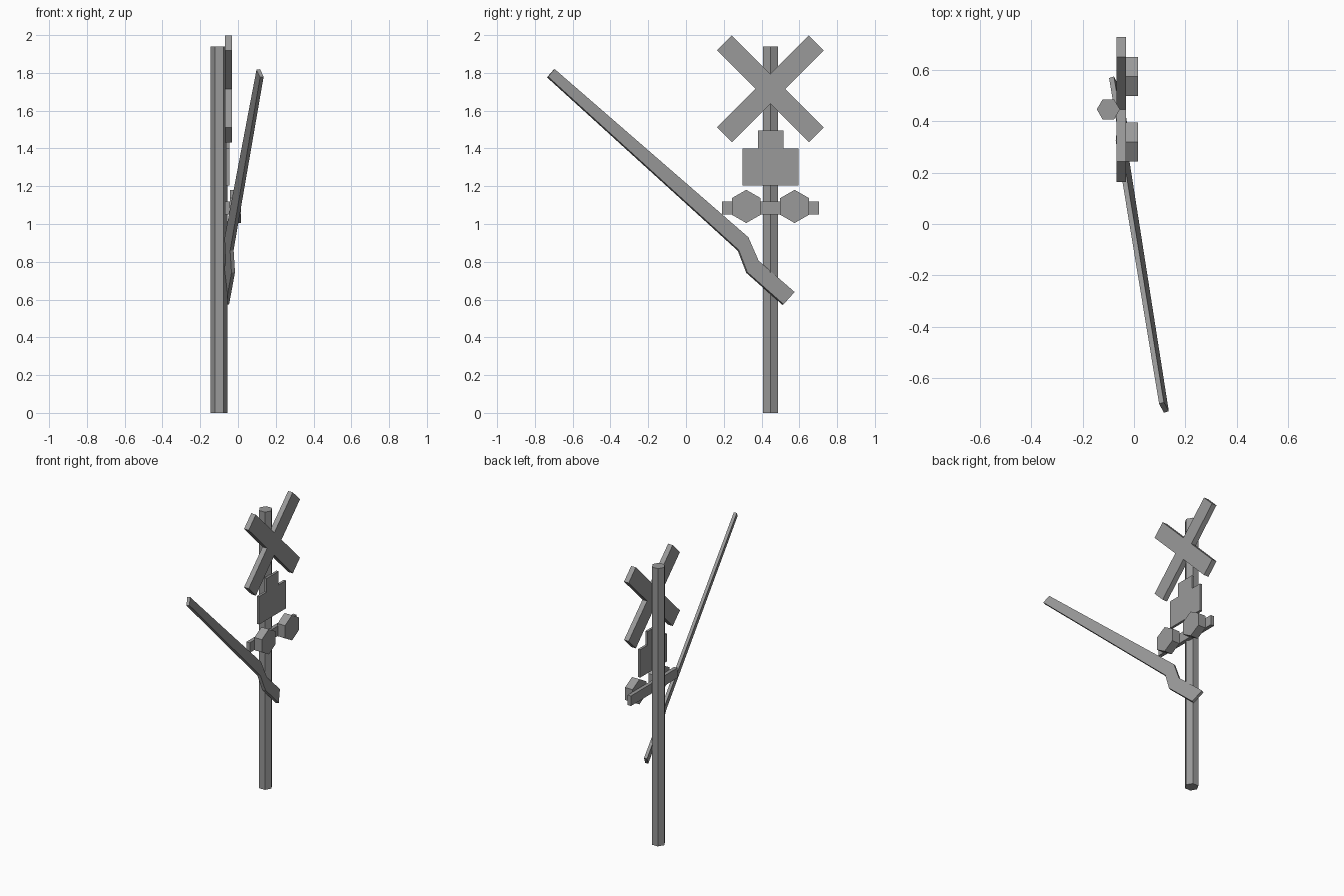
import bpy
import bmesh
from math import radians, sin, cos
from mathutils import Vector

cube = bpy.data.objects.get("Cube")
if cube:
    bpy.data.objects.remove(cube, do_unlink=True)

grey = bpy.data.materials.new("plain grey")
grey.use_nodes = True
tone = (0.32, 0.32, 0.32, 1)
grey.diffuse_color = tone
grey.node_tree.nodes["Principled BSDF"].inputs["Base Color"].default_value = tone


def prism(name, base, offset):
    """Extrude a flat polygon along an offset into a closed solid."""
    bm = bmesh.new()
    face = bm.faces.new([bm.verts.new(p) for p in base])
    result = bmesh.ops.extrude_face_region(bm, geom=[face], use_keep_orig=True)
    moved = [v for v in result["geom"] if isinstance(v, bmesh.types.BMVert)]
    bmesh.ops.translate(bm, verts=moved, vec=offset)
    bmesh.ops.recalc_face_normals(bm, faces=bm.faces)
    mesh = bpy.data.meshes.new(name)
    bm.to_mesh(mesh)
    bm.free()
    mesh.materials.append(grey)
    obj = bpy.data.objects.new(name, mesh)
    bpy.context.collection.objects.link(obj)
    return obj


def side_plate(name, outline, x0, x1):
    """Solid with a y-z outline, spanning x0 to x1."""
    return prism(name, [(x0, y, z) for y, z in outline], (x1 - x0, 0, 0))


def rect(y0, y1, z0, z1):
    return [(y0, z0), (y1, z0), (y1, z1), (y0, z1)]


def hexagon(radius, start):
    return [(radius * cos(radians(start + 60 * i)),
             radius * sin(radians(start + 60 * i))) for i in range(6)]


MID = 0.447  # y of the pole axis

# Six-sided pole
prism("pole", [(x - 0.1, y + MID, 0) for x, y in hexagon(0.045, 0)], (0, 0, 1.94))

# Crossed boards as one twelve-sided outline
reach, half = 0.344, 0.056
arm = [(half, half), (reach, half), (reach, -half)]
outline = []
for quarter in range(4):
    # each corner turns a quarter, then the whole cross tilts by 45 degrees
    a = radians(45 - 90 * quarter)
    outline += [(MID + y * cos(a) - z * sin(a), 1.715 + y * sin(a) + z * cos(a))
                for y, z in arm]
side_plate("crossed_boards", outline, -0.068, -0.032)

# Stepped sign below the cross
side_plate("stepped_sign", [
    (0.3, 1.205), (0.595, 1.205), (0.595, 1.4), (0.515, 1.4),
    (0.515, 1.495), (0.38, 1.495), (0.38, 1.4), (0.3, 1.4)], -0.063, -0.046)

# Crossbar carrying the paired lamps
side_plate("lamp_crossbar", rect(0.19, 0.705, 1.05, 1.12), -0.068, -0.042)
for name, side in (("front_lamp", -1), ("rear_lamp", 1)):
    side_plate(name, [(MID + side * 0.128 + y, 1.093 + z)
                      for y, z in hexagon(0.088, 30)], -0.043, 0.015)

# Raised barrier arm, cranked near its pivot and lying in a tilted plane
arm_outline = [(-0.73, 1.78), (-0.695, 1.82), (0.33, 0.93), (0.385, 0.805),
               (0.575, 0.64), (0.517, 0.575), (0.325, 0.745), (0.28, 0.862)]
lean_y, lean_z = 0.33, -0.19
normal = Vector((1, lean_y, -lean_z)).normalized()
prism("barrier_arm",
      [(0.233 - lean_y * y + lean_z * z, y, z) for y, z in arm_outline],
      normal * -0.02)
